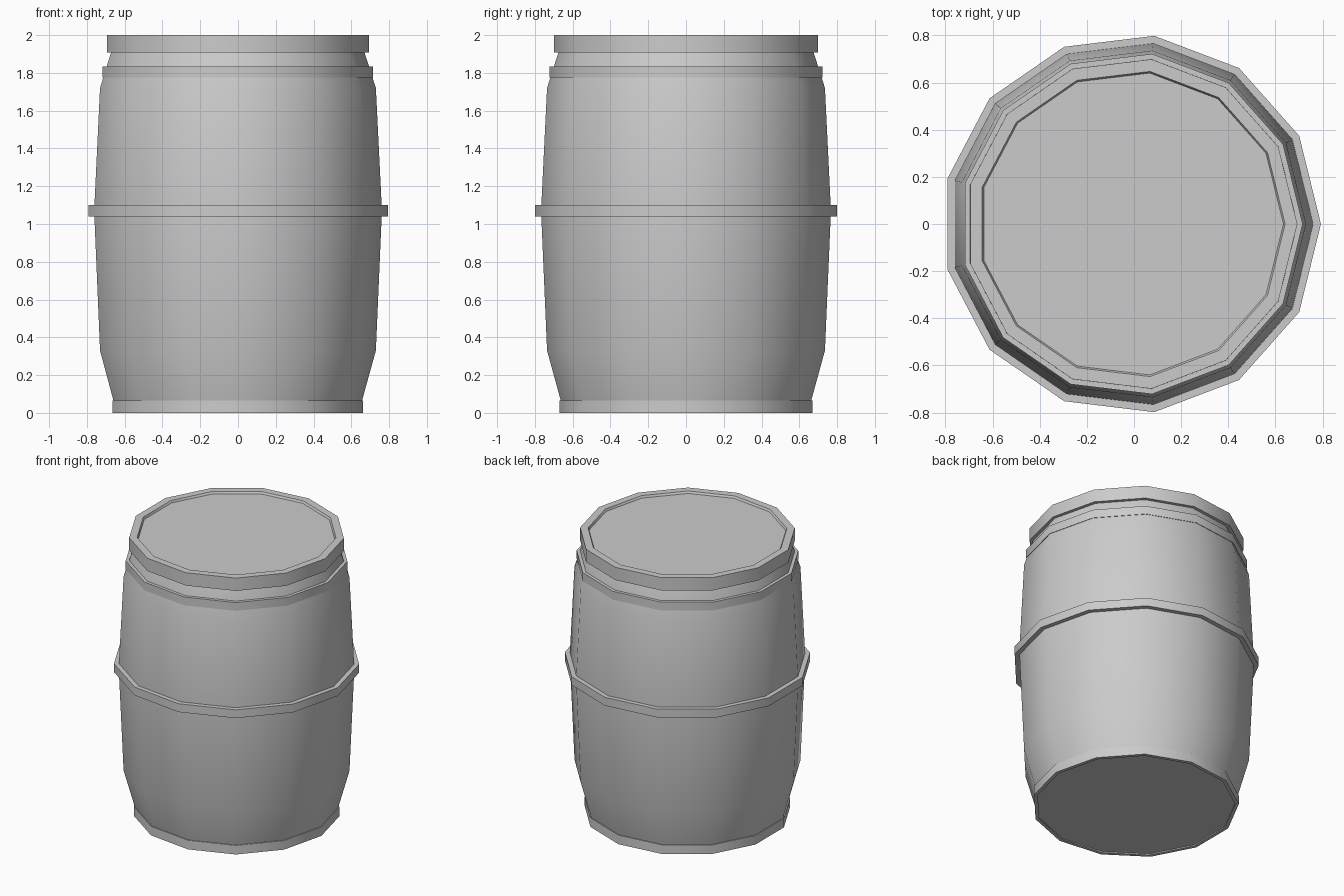
import bpy
import bmesh
from math import cos, sin, pi, radians

default = bpy.data.objects.get("Cube")
if default:
    bpy.data.objects.remove(default, do_unlink=True)

SIDES = 13
CENTRE_X = -0.011

grey = bpy.data.materials.new("plain grey")
grey.use_nodes = True
colour = (0.6, 0.6, 0.6, 1)
grey.diffuse_color = colour
grey.node_tree.nodes["Principled BSDF"].inputs["Base Color"].default_value = colour


def lathe(name, profile, closed=False):
    """Turn (radius, z) points around z; open profiles get end caps."""
    bm = bmesh.new()
    rings = []
    for r, z in profile:
        angles = [2 * pi * i / SIDES for i in range(SIDES)]
        rings.append([bm.verts.new((CENTRE_X + r * cos(a), r * sin(a), z)) for a in angles])
    pairs = list(zip(rings, rings[1:]))
    if closed:
        pairs.append((rings[-1], rings[0]))
    else:
        bm.faces.new(rings[0])
        bm.faces.new(rings[-1])
    for low, high in pairs:
        for i in range(SIDES):
            j = (i + 1) % SIDES
            bm.faces.new((low[i], low[j], high[j], high[i]))
    bmesh.ops.recalc_face_normals(bm, faces=bm.faces)
    mesh = bpy.data.meshes.new(name)
    bm.to_mesh(mesh)
    bm.free()
    mesh.materials.append(grey)
    obj = bpy.data.objects.new(name, mesh)
    bpy.context.collection.objects.link(obj)
    bpy.ops.object.select_all(action="DESELECT")
    obj.select_set(True)
    bpy.context.view_layer.objects.active = obj
    bpy.ops.object.shade_smooth_by_angle(angle=radians(30))
    return obj


def hoop(name, outer, inner, bottom, top):
    """Flat band around the barrel."""
    return lathe(name, [(inner, bottom), (outer, bottom), (outer, top), (inner, top)], closed=True)


# Bulging body, with its base set just inside the bottom hoop
lathe("barrel_body", [(0.652, 0.008), (0.741, 0.33), (0.773, 1.07),
                      (0.741, 1.72), (0.677, 1.92)])

# Bands
hoop("bottom_hoop", 0.674, 0.65, 0, 0.065)
hoop("middle_hoop", 0.804, 0.76, 1.04, 1.10)
hoop("upper_hoop", 0.727, 0.69, 1.775, 1.835)

# Thick top rim with the shallow sunken lid
lathe("top_rim_and_lid", [(0.66, 1.908), (0.704, 1.908), (0.704, 2),
                          (0.652, 2), (0.645, 1.985)])
